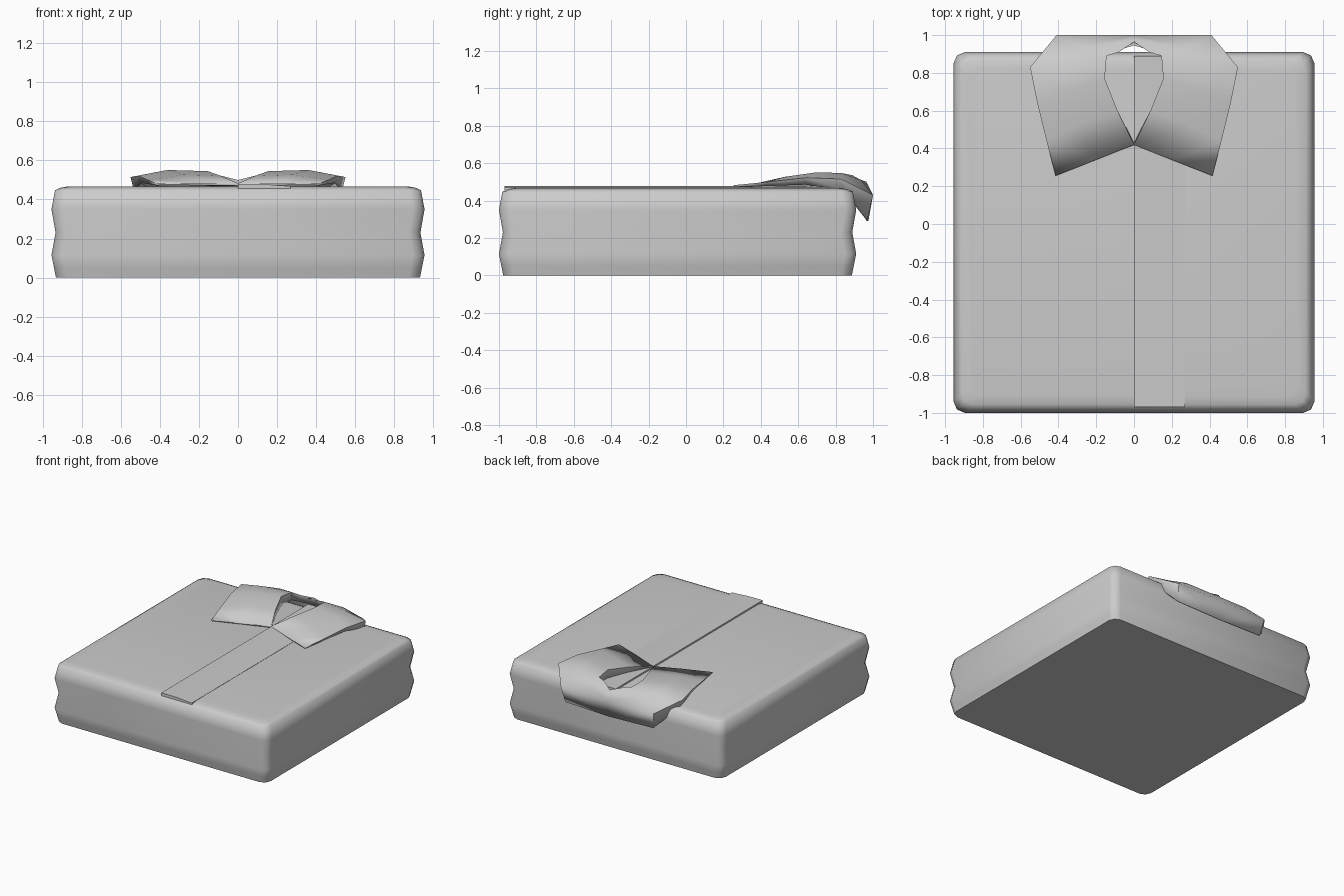
import bpy, bmesh, math

if "Cube" in bpy.data.objects:
    bpy.data.objects.remove(bpy.data.objects["Cube"])


def make_object(name, verts, faces, angle=40):
    mesh = bpy.data.meshes.new(name)
    mesh.from_pydata(verts, [], faces)
    mesh.update()
    ob = bpy.data.objects.new(name, mesh)
    bpy.context.collection.objects.link(ob)
    bpy.ops.object.select_all(action='DESELECT')
    ob.select_set(True)
    bpy.context.view_layer.objects.active = ob
    bpy.ops.object.shade_smooth_by_angle(angle=math.radians(angle))
    return ob


def rounded_square(half, radius, z, cy=-0.045, steps=2):
    pts = []
    for q, (sx, sy) in enumerate([(1, 1), (-1, 1), (-1, -1), (1, -1)]):
        for s in range(steps + 1):
            a = math.radians(90 * (q + s / steps))
            pts.append((sx * (half - radius) + radius * math.cos(a),
                        cy + sy * (half - radius) + radius * math.sin(a), z))
    return pts


def grid_faces(rows, cols):
    return [(i * cols + j, i * cols + j + 1, (i + 1) * cols + j + 1, (i + 1) * cols + j)
            for i in range(rows - 1) for j in range(cols - 1)]


# Folded body: stacked rounded squares with a pinched waist
profile = [(0.932, 0), (0.942, 0.05), (0.955, 0.115), (0.934, 0.23),
           (0.955, 0.35), (0.937, 0.447), (0.91, 0.46), (0.87, 0.467)]
verts, faces = [], []
for half, z in profile:
    verts += rounded_square(half, 0.06, z)
n = len(verts) // len(profile)
for r in range(len(profile) - 1):
    for i in range(n):
        j = (i + 1) % n
        faces.append((r * n + i, r * n + j, (r + 1) * n + j, (r + 1) * n + i))
faces.append(tuple(reversed(range(n))))
faces.append(tuple(range(len(verts) - n, len(verts))))
make_object("folded_body", verts, faces, 60)

# Front placket: shallow strip, raised at the centre edge and fading to the right
section = [(0, 0.455), (0, 0.479), (0.14, 0.478), (0.22, 0.471), (0.27, 0.469), (0.27, 0.455)]
verts = [(x, y, z) for y in (-0.97, 0.89) for x, z in section]
k = len(section)
faces = [(i, (i + 1) % k, k + (i + 1) % k, k + i) for i in range(k)]
faces += [tuple(reversed(range(k))), tuple(range(k, 2 * k))]
placket = make_object("front_placket", verts, faces)
bm = bmesh.new()
bm.from_mesh(placket.data)
bmesh.ops.recalc_face_normals(bm, faces=bm.faces)
bm.to_mesh(placket.data)
bm.free()

# Collar: stations from front tip to centre back; stand, fold, crest, outer edge, hem
stations = [
    [(0, 0.43, 0.470), (0, 0.42, 0.482), (0.20, 0.34, 0.484), (0.415, 0.255, 0.482), (0.41, 0.262, 0.47)],
    [(0.09, 0.60, 0.470), (0.085, 0.595, 0.52), (0.28, 0.53, 0.527), (0.463, 0.44, 0.500), (0.452, 0.445, 0.478)],
    [(0.16, 0.77, 0.470), (0.155, 0.77, 0.545), (0.36, 0.70, 0.551), (0.512, 0.64, 0.522), (0.495, 0.64, 0.485)],
    [(0.15, 0.89, 0.470), (0.145, 0.89, 0.535), (0.37, 0.83, 0.547), (0.55, 0.83, 0.515), (0.535, 0.84, 0.455)],
    [(0.09, 0.92, 0.460), (0.08, 0.91, 0.520), (0.28, 0.935, 0.51), (0.41, 1.0, 0.43), (0.39, 0.97, 0.30)],
    [(0, 0.945, 0.450), (0, 0.965, 0.500), (0, 0.975, 0.48), (0, 1.0, 0.43), (0, 0.975, 0.29)],
]
collar = make_object("collar", [p for row in stations for p in row],
                     grid_faces(len(stations), 5), 50)
mirror = collar.modifiers.new("mirror", 'MIRROR')
mirror.use_clip = True
thick = collar.modifiers.new("cloth_thickness", 'SOLIDIFY')
thick.thickness = 0.012
thick.offset = -1
